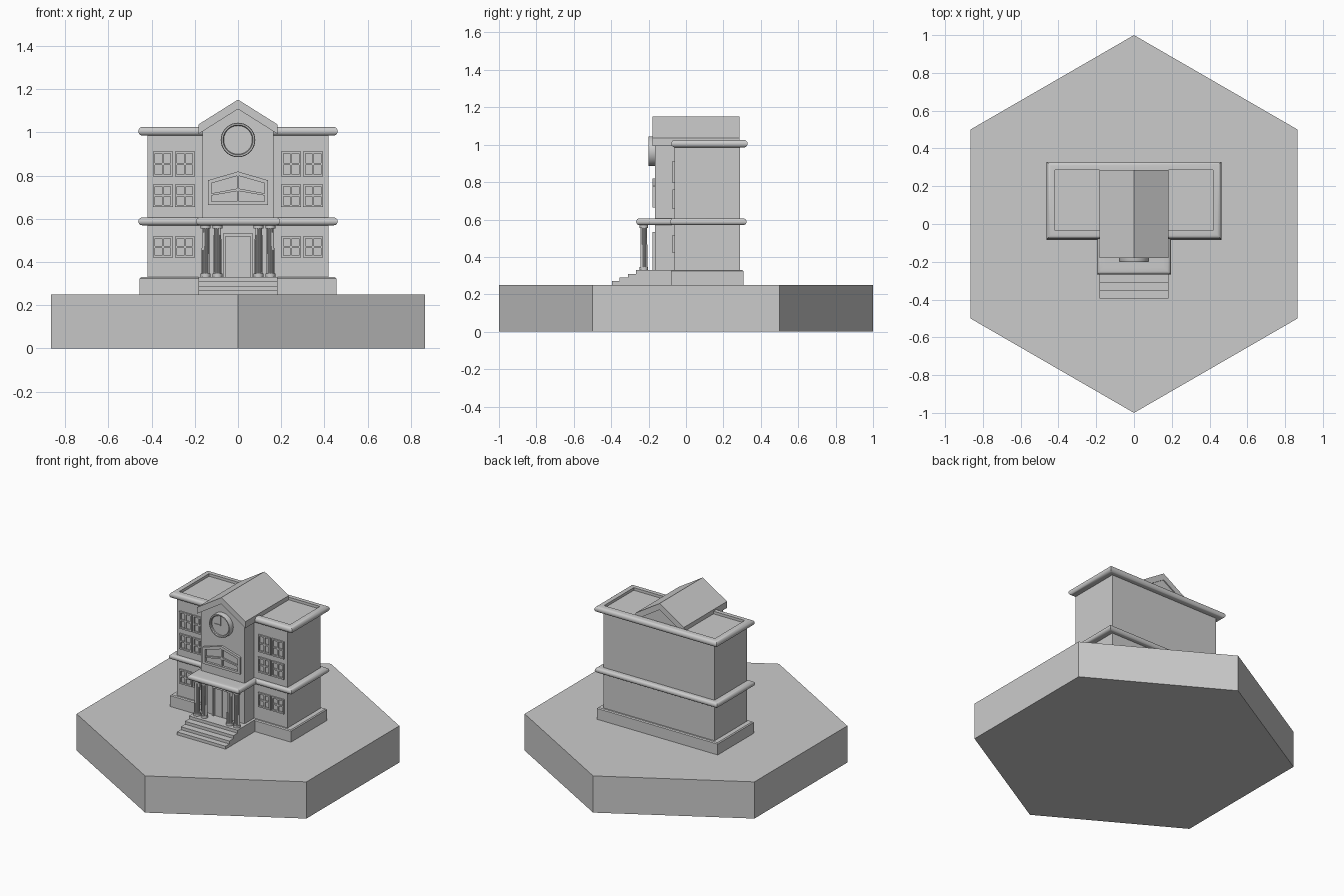
import bpy, bmesh, math
from mathutils import Matrix

if "Cube" in bpy.data.objects:
    bpy.data.objects.remove(bpy.data.objects["Cube"])

stone = bpy.data.materials.new("light grey")
stone.diffuse_color = (0.6, 0.6, 0.6, 1)
stone.use_nodes = True
stone.node_tree.nodes["Principled BSDF"].inputs["Base Color"].default_value = stone.diffuse_color


def finish(name, bm, smooth=False):
    bmesh.ops.recalc_face_normals(bm, faces=bm.faces)
    me = bpy.data.meshes.new(name)
    bm.to_mesh(me)
    bm.free()
    ob = bpy.data.objects.new(name, me)
    bpy.context.collection.objects.link(ob)
    me.materials.append(stone)
    if smooth:
        bpy.ops.object.select_all(action='DESELECT')
        ob.select_set(True)
        bpy.context.view_layer.objects.active = ob
        bpy.ops.object.shade_smooth_by_angle(angle=math.radians(35))
    return ob


def prism(bm, pts, y0, y1):
    """Extrude an (x, z) outline along y."""
    a = [bm.verts.new((x, y0, z)) for x, z in pts]
    b = [bm.verts.new((x, y1, z)) for x, z in pts]
    bm.faces.new(a)
    bm.faces.new(b[::-1])
    for i in range(len(a)):
        j = (i + 1) % len(a)
        bm.faces.new((a[i], a[j], b[j], b[i]))


def box(bm, x0, x1, y0, y1, z0, z1):
    prism(bm, [(x0, z0), (x1, z0), (x1, z1), (x0, z1)], y0, y1)


def frame(bm, outer, inner, y0, y1):
    n = len(outer)
    for i in range(n):
        j = (i + 1) % n
        prism(bm, [outer[i], outer[j], inner[j], inner[i]], y0, y1)


def loft(name, x0, x1, y0, y1, profile):
    """Sweep an (outset, z) profile round a rectangle and cap the ends."""
    bm = bmesh.new()
    rings = []
    for o, z in profile:
        rings.append([bm.verts.new(p) for p in ((x0 - o, y0 - o, z), (x1 + o, y0 - o, z),
                                                (x1 + o, y1 + o, z), (x0 - o, y1 + o, z))])
    for a, b in zip(rings, rings[1:]):
        for i in range(4):
            j = (i + 1) % 4
            bm.faces.new((a[i], a[j], b[j], b[i]))
    bm.faces.new(rings[0][::-1])
    bm.faces.new(rings[-1])
    return finish(name, bm, True)


def lathe(bm, profile, n, matrix, flute=0):
    """Turn an (r, h) profile round local z; flute pulls in every second side."""
    rings = []
    for r, h in profile:
        ring = []
        for i in range(n):
            t = 2 * math.pi * i / n
            q = r * (1 - flute * (i % 2))
            ring.append(bm.verts.new(matrix @ Matrix.Translation((q * math.cos(t), q * math.sin(t), h))
                                     @ Matrix.Identity(4).col[3].xyz))
        rings.append(ring)
    for a, b in zip(rings, rings[1:]):
        for i in range(n):
            j = (i + 1) % n
            bm.faces.new((a[i], a[j], b[j], b[i]))
    bm.faces.new(rings[0][::-1])
    bm.faces.new(rings[-1])


def rounded(z0, z1, out):
    """Half-round moulding profile."""
    r = (z1 - z0) / 2
    return [(0, z0), (out - r, z0)] + [
        (out - r + r * math.cos(t), z0 + r + r * math.sin(t))
        for t in (-math.pi / 2 + math.pi * k / 8 for k in range(1, 8))] + [(out - r, z1), (0, z1)]


# Hexagonal base with points to front and back
bm = bmesh.new()
lathe(bm, [(1, 0), (1, 0.25)], 6, Matrix.Rotation(math.pi / 2, 4, 'Z'))
finish("hexagon_base", bm)

# Wings, plinth and mouldings
bm = bmesh.new()
box(bm, -0.418, 0.418, -0.062, 0.29, 0.25, 1.0)
finish("wing_walls", bm)
loft("plinth", -0.455, 0.455, -0.08, 0.308, [(0, 0.25), (0, 0.324), (-0.006, 0.33)])
loft("floor_band", -0.418, 0.418, -0.04, 0.28, rounded(0.57, 0.606, 0.044))
loft("roof_rim", -0.418, 0.418, -0.035, 0.285, rounded(0.985, 1.026, 0.044) + [(0, 1.008)])

# Central block with gable and roof
bm = bmesh.new()
prism(bm, [(-0.165, 0.25), (0.165, 0.25), (0.165, 1.01), (0, 1.12), (-0.165, 1.01)], -0.165, 0.278)
finish("central_block", bm)
bm = bmesh.new()
prism(bm, [(-0.183, 1.037), (-0.183, 0.993), (0, 1.108), (0.183, 0.993), (0.183, 1.037), (0, 1.152)],
      -0.18, 0.285)
finish("gable_roof", bm)

# Steps and porch floor
bm = bmesh.new()
for i, front in enumerate((-0.395, -0.355, -0.31, -0.267)):
    box(bm, -0.183, 0.183, front, -0.07, 0.25, 0.27 + 0.02 * i)
finish("steps", bm)

# Porch roof and fluted columns
loft("porch_roof", -0.155, 0.155, -0.227, -0.1, rounded(0.57, 0.606, 0.04))
shafts, ends = bmesh.new(), bmesh.new()
for x in (-0.15, -0.095, 0.095, 0.15):
    m = Matrix.Translation((x, -0.225, 0))
    lathe(shafts, [(0.019, 0.34), (0.017, 0.555)], 24, m, 0.14)
    for z in (0.33, 0.555):
        lathe(ends, [(0.023, z), (0.023, z + 0.016)], 16, m)
finish("column_shafts", shafts)
finish("column_ends", ends, True)

# Double door with surround and panels
bm = bmesh.new()
frame(bm, [(-0.07, 0.33), (0.07, 0.33), (0.07, 0.532), (-0.07, 0.532)],
      [(-0.057, 0.33), (0.057, 0.33), (0.057, 0.519), (-0.057, 0.519)], -0.18, -0.16)
finish("door_surround", bm)
bm = bmesh.new()
for s in (-1, 1):
    box(bm, *sorted((s * 0.002, s * 0.055)), -0.17, -0.16, 0.33, 0.517)
finish("door_leaves", bm)

# Wing windows: frame with cross bars
WALL = -0.062
bm = bmesh.new()
for s in (-1, 1):
    for cx in (0.246, 0.348):
        for z0, z1 in ((0.42, 0.518), (0.655, 0.76), (0.795, 0.912)):
            x, t = s * cx, 0.010
            a, b = x - 0.046, x + 0.046
            frame(bm, [(a, z0), (b, z0), (b, z1), (a, z1)],
                  [(a + t, z0 + t), (b - t, z0 + t), (b - t, z1 - t), (a + t, z1 - t)],
                  WALL - 0.01, WALL + 0.005)
            box(bm, x - 0.005, x + 0.005, WALL - 0.008, WALL + 0.005, z0 + t, z1 - t)
            zm = (z0 + z1) / 2
            box(bm, a + t, b - t, WALL - 0.008, WALL + 0.005, zm - 0.005, zm + 0.005)
finish("wing_windows", bm)

# Pointed window over the porch
bm = bmesh.new()
frame(bm, [(-0.14, 0.665), (0.14, 0.665), (0.14, 0.778), (0, 0.819), (-0.14, 0.778)],
      [(-0.122, 0.681), (0.122, 0.681), (0.122, 0.765), (0, 0.8), (-0.122, 0.765)], -0.18, -0.16)
box(bm, -0.005, 0.005, -0.175, -0.16, 0.681, 0.8)
for s in (-1, 1):
    prism(bm, [(s * 0.005, 0.728), (s * 0.122, 0.708), (s * 0.122, 0.718), (s * 0.005, 0.74)],
          -0.175, -0.16)
finish("pointed_window", bm)

# Clock: rim, face and two hands
facing = Matrix.Translation((0, -0.16, 0.965)) @ Matrix.Rotation(math.pi / 2, 4, 'X')
bm = bmesh.new()
lathe(bm, [(0.08, 0), (0.08, 0.034), (0.077, 0.041), (0.07, 0.041), (0.066, 0.036), (0.066, 0.026)],
      48, facing)
finish("clock", bm, True)
bm = bmesh.new()
box(bm, -0.003, 0.003, -0.191, -0.184, 0.962, 1.022)
box(bm, -0.045, 0.003, -0.191, -0.184, 0.962, 0.968)
finish("clock_hands", bm)
